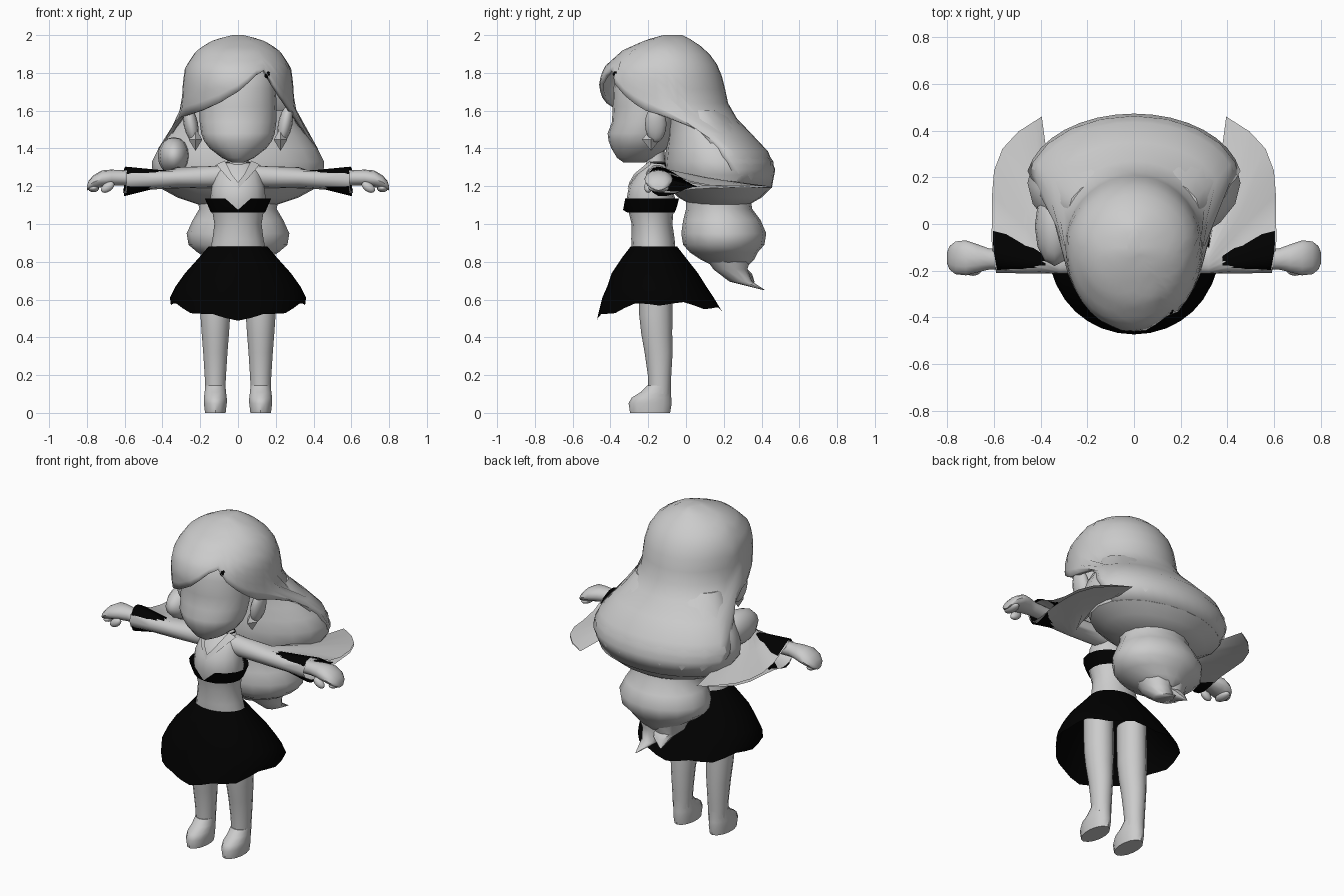
import bpy, bmesh, math
from mathutils import Vector

if "Cube" in bpy.data.objects:
    bpy.data.objects.remove(bpy.data.objects["Cube"])


def material(name, c):
    m = bpy.data.materials.new(name)
    m.diffuse_color = (c, c, c, 1)
    m.use_nodes = True
    m.node_tree.nodes["Principled BSDF"].inputs["Base Color"].default_value = m.diffuse_color
    return m


GREY = material("light_grey", 0.6)
BLACK = material("black", 0.0)


def make(name, verts, faces, mats):
    me = bpy.data.meshes.new(name)
    bm = bmesh.new()
    vs = [bm.verts.new(v) for v in verts]
    for f in faces:
        bm.faces.new([vs[i] for i in f])
    bmesh.ops.remove_doubles(bm, verts=bm.verts, dist=0.0005)
    bmesh.ops.recalc_face_normals(bm, faces=bm.faces)
    bm.to_mesh(me)
    bm.free()
    for m in mats:
        me.materials.append(m)
    ob = bpy.data.objects.new(name, me)
    bpy.context.collection.objects.link(ob)
    return ob


def loft(name, rings, mats=(GREY,), caps=True):
    """Skin a list of equally sized closed rings."""
    n, k = len(rings[0]), len(rings)
    faces = [(r * n + i, r * n + (i + 1) % n, (r + 1) * n + (i + 1) % n, (r + 1) * n + i)
             for r in range(k - 1) for i in range(n)]
    if caps:
        faces += [tuple(range(n)), tuple(range((k - 1) * n, k * n))]
    return make(name, [v for r in rings for v in r], faces, mats)


def ring(z, cy, rx, ry, cx=0, n=16):
    """Horizontal ring whose first point faces the front."""
    return [Vector((cx + rx * math.sin(2 * math.pi * i / n),
                    cy - ry * math.cos(2 * math.pi * i / n), z)) for i in range(n)]


def side_ring(s, x, cy, cz, ry, rz, n=12):
    """Upright ring around an arm; s is the body side."""
    return [Vector((s * x, cy - ry * math.cos(2 * math.pi * i / n),
                    cz + rz * math.sin(2 * math.pi * i / n))) for i in range(n)]


def interp(table, t):
    """Linear lookup in rows of (key, values...)."""
    if t <= table[0][0]:
        return table[0][1:]
    for a, b in zip(table, table[1:]):
        if t <= b[0]:
            f = (t - a[0]) / (b[0] - a[0])
            return tuple(p + (q - p) * f for p, q in zip(a[1:], b[1:]))
    return table[-1][1:]


def ball(name, loc, scale, mat=GREY, seg=12, rings=8, rot=(0, 0, 0)):
    bpy.ops.mesh.primitive_uv_sphere_add(segments=seg, ring_count=rings, location=loc, rotation=rot)
    ob = bpy.context.object
    ob.name = name
    ob.scale = scale
    ob.data.materials.append(mat)
    return ob


# Head: height, half width, front y, back y
HEAD = [(1.325, .03, -.33, -.22), (1.35, .085, -.365, -.16), (1.40, .15, -.395, -.1),
        (1.44, .18, -.41, -.08), (1.48, .195, -.415, -.06), (1.54, .203, -.392, -.05),
        (1.62, .205, -.388, -.04), (1.72, .2, -.385, -.04), (1.8, .19, -.36, -.05),
        (1.88, .13, -.28, -.1)]
loft("head", [ring(z, (f + b) / 2, rx, (b - f) / 2, n=20) for z, rx, f, b in HEAD])
loft("neck", [ring(1.26, -.16, .06, .055), ring(1.4, -.16, .05, .045)])
loft("inner_collar", [ring(1.3, -.15, .088, .055), ring(1.325, -.15, .08, .05)], (BLACK,), False)

# Hair: height, half width, middle y, front y, back y; the lower edge frames the face
CAP = [(1.19, .414, .18, -.09, .454), (1.26, .459, .18, -.11, .474), (1.33, .464, .175, -.117, .471),
       (1.4, .429, .155, -.11, .424), (1.47, .379, .11, -.15, .354), (1.53, .335, .02, -.3, .294),
       (1.6, .303, -.1, -.43, .235), (1.65, .297, -.1, -.445, .22), (1.75, .292, -.1, -.462, .2),
       (1.83, .28, -.1, -.435, .175), (1.92, .22, -.1, -.335, .11), (1.975, .13, -.1, -.21, .03),
       (2.0, .03, -.1, -.12, -.02)]
EDGE = [(-180, 1.19), (-110, 1.19), (-100, 1.32), (-90, 1.5), (-80, 1.56), (-60, 1.575), (-45, 1.59),
        (-20, 1.64), (0, 1.70), (16, 1.77), (28, 1.83), (40, 1.74), (50, 1.68), (60, 1.635),
        (70, 1.6), (80, 1.57), (90, 1.5), (100, 1.32), (110, 1.19), (180, 1.19)]
cols, rows = 36, 13
cap = []
for r in range(rows):
    line = []
    for i in range(cols):
        deg = -180 + 360 * i / cols
        a = math.radians(deg)
        z = 2 - (2 - interp(EDGE, deg)[0]) * (r / (rows - 1)) ** 1.5
        rx, mid, f, b = interp(CAP, z)
        ry = (mid - f) if abs(deg) < 90 else (b - mid)
        line.append(Vector((rx * math.sin(a), mid - ry * math.cos(a), z)))
    cap.append(line)
hair = loft("hair", cap, caps=False)
bm = bmesh.new()
bm.from_mesh(hair.data)
bmesh.ops.holes_fill(bm, edges=[e for e in bm.edges if e.is_boundary
                                and all(v.co.z > 1.99 for v in e.verts)], sides=0)
bmesh.ops.recalc_face_normals(bm, faces=bm.faces)
bm.to_mesh(hair.data)
bm.free()
sol = hair.modifiers.new("thickness", 'SOLIDIFY')
sol.thickness, sol.offset = .02, -1

# Long hair behind the shoulders, side lock, then the lower curl and its two tips
LONG = [(1.6, .062, .28, .155), (1.53, .095, .322, .187), (1.47, .125, .37, .22),
        (1.4, .155, .42, .26), (1.33, .175, .456, .288), (1.26, .18, .452, .287),
        (1.2, .18, .412, .272), (1.19, .18, .412, .272), (1.14, .18, .32, .22), (1.1, .18, .2, .15)]
loft("long_hair", [ring(*r, n=20) for r in LONG])
ball("side_lock", (-.34, -.01, 1.36), (.085, .17, .1))
CURL = [(1.16, .17, .22, .17), (1.08, .175, .205, .175), (1.02, .19, .24, .205), (.95, .2, .272, .225),
        (.89, .2, .262, .215), (.85, .2, .215, .18), (.81, .22, .15, .14), (.77, .24, .08, .08)]
loft("hair_curl", [ring(*r, n=16) for r in CURL])
for name, x, zt, yt in (("hair_tip_long", .03, .65, .415), ("hair_tip_short", -.05, .69, .36)):
    loft(name, [ring(.84, .22, .12, .13, x, 10), ring(.76, .235, .085, .09, x, 10),
                ring(zt + .045, .29, .055, .06, x, 10), ring(zt, yt, .004, .004, x * 1.6, 10)])
ball("hair_pin", (.155, -.37, 1.79), (.016, .018, .02), BLACK, 8, 6)

# Torso, bandeau top and skirt
TORSO = [(.85, -.17, .15, .115), (.92, -.175, .135, .115), (1.0, -.18, .125, .108), (1.06, -.185, .135, .118),
         (1.13, -.185, .148, .13), (1.2, -.19, .138, .112), (1.27, -.17, .12, .085),
         (1.315, -.155, .09, .055), (1.33, -.155, .06, .04)]
loft("torso", [ring(*r) for r in TORSO])
top = [ring(1.06, -.185, .143, .125), ring(1.095, -.185, .158, .138), ring(1.135, -.185, .176, .148)]
top[2][0].z, top[1][0].z = 1.075, 1.068
loft("bandeau_top", top, (BLACK,), False)

SKIRT = [(.882, -.17, .155, .122), (.82, -.17, .208, .17), (.74, -.165, .28, .228),
         (.67, -.155, .33, .262), (.61, -.148, .36, .295)]
skirt = [ring(*r, n=32) for r in SKIRT] + [ring(.58, -.14, .355, .333, n=32)]
for i, v in enumerate(skirt[-1]):
    c = math.cos(2 * math.pi * i / 32)
    v.z -= (.08 if c > 0 else .038) * c * c + .012 * math.cos(math.pi * i / 2)
loft("skirt", skirt, (BLACK,), False)

# Outer edge of the draped sleeve: y, x
DRAPE = [(-.21, .59), (-.1, .61), (.2, .607), (.3, .58), (.38, .52), (.46, .395)]


def cuff(s, y0, y1, inset):
    """Sleeve edge: open around the wrist, closing to a thin sheet at the back."""
    pts = []
    for i in range(20):
        a = 2 * math.pi * i / 20
        y = y0 + (y1 - y0) * (1 - math.cos(a)) / 2
        u = min(1, (y + .21) / .28)
        h = max(.008, .13 * (1 - u) - inset) * math.sin(a)
        pts.append(Vector((s * (interp(DRAPE, y)[0] - inset), y, 1.235 - .038 * u + h)))
    return pts


for s, side in ((-1, "left"), (1, "right")):
    # Sleeve: a tube that flares into a wide drape pointing backwards, dark inside the opening
    mouth = cuff(s, -.21, .46, 0)
    tube = [side_ring(s, x, -.155, cz, .058, rz, 20)
            for x, cz, rz in ((.07, 1.255, .058), (.15, 1.25, .056), (.32, 1.245, .056))]
    mid = [p.lerp(q, .5) for p, q in zip(tube[-1], mouth)]
    loft(side + "_sleeve", tube + [mid, mouth], caps=False)
    loft(side + "_sleeve_lining", [cuff(s, -.202, .06, .006),
                                   side_ring(s, .38, -.155, 1.243, .045, .042, 20)], (BLACK,), False)

    # Hand with thumb and curled fingers
    HAND = [(.37, -.15, 1.24, .04, .038), (.62, -.15, 1.245, .045, .04), (.67, -.147, 1.245, .06, .043),
            (.72, -.145, 1.24, .075, .044), (.765, -.145, 1.222, .07, .036), (.79, -.145, 1.205, .05, .025),
            (.8, -.145, 1.19, .025, .012)]
    loft(side + "_hand", [side_ring(s, *r) for r in HAND])
    ball(side + "_thumb", (s * .69, -.2, 1.195), (.04, .022, .024), rot=(0, s * .6, 0))
    ball(side + "_fingers", (s * .765, -.145, 1.19), (.03, .055, .022))

    # Ear, diamond earring and lapel
    ball(side + "_ear", (s * .25, -.16, 1.53), (.038, .057, .1), rot=(0, s * .2, 0))
    loft(side + "_earring", [ring(z, -.185, rx, ry, s * .225, 4) for z, rx, ry in
                             ((1.39, .002, .002), (1.447, .036, .048), (1.505, .002, .002))])
    make(side + "_lapel", [(0, -.31, 1.185), (s * .06, -.272, 1.25), (s * .115, -.185, 1.315),
                           (s * .07, -.19, 1.335), (s * .035, -.275, 1.265), (0, -.3, 1.22)],
         [(0, 1, 4, 5), (1, 2, 3, 4)], (GREY,))

    # Leg and shoe
    LEG = [(.1, -.14, .053, .058), (.2, -.14, .058, .062), (.32, -.145, .066, .074),
           (.42, -.155, .074, .082), (.52, -.16, .081, .088), (.76, -.165, .08, .09)]
    loft(side + "_leg", [ring(*r, cx=s * .12, n=14) for r in LEG])
    SHOE = [(0, -.19, .056, .106), (.05, -.19, .062, .114), (.08, -.183, .062, .105),
            (.11, -.16, .058, .08), (.145, -.142, .055, .062)]
    loft(side + "_shoe", [ring(*r, cx=s * .12, n=14) for r in SHOE])

# Smooth shading with crisp creases
bpy.ops.object.select_all(action='SELECT')
bpy.context.view_layer.objects.active = hair
bpy.ops.object.shade_smooth_by_angle(angle=math.radians(45))
